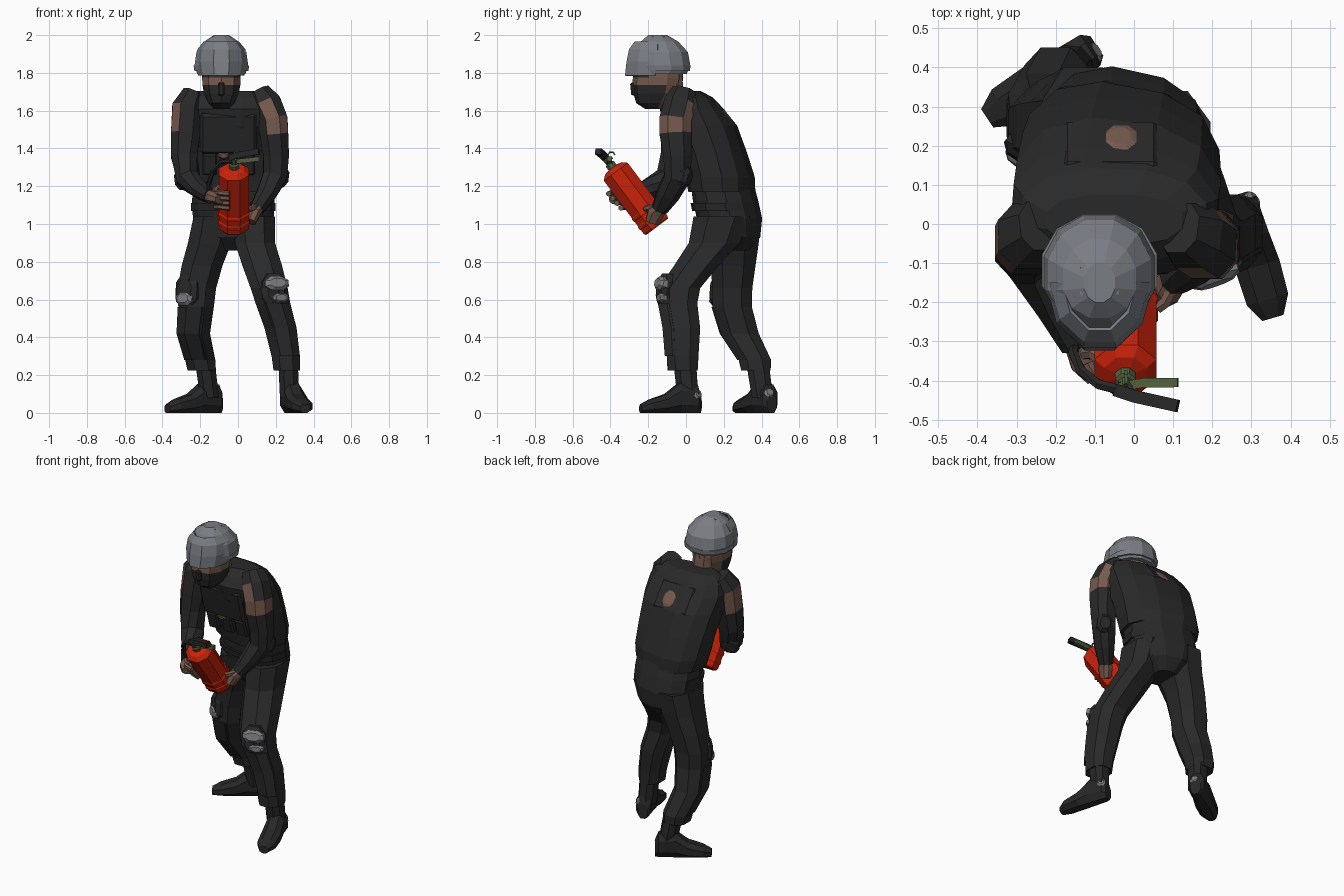
import bpy, math
from mathutils import Vector, Matrix

cube = bpy.data.objects.get("Cube")
if cube:
    bpy.data.objects.remove(cube, do_unlink=True)


def material(name, r, g, b):
    m = bpy.data.materials.new(name)
    m.use_nodes = True
    m.diffuse_color = (r, g, b, 1)
    bsdf = next(n for n in m.node_tree.nodes if n.type == 'BSDF_PRINCIPLED')
    bsdf.inputs["Base Color"].default_value = (r, g, b, 1)
    bsdf.inputs["Roughness"].default_value = 0.8
    return m


CLOTH = material("black_cloth", .022, .022, .023)
BOOT = material("boot_black", .02, .02, .02)
GREY = material("helmet_grey", .195, .205, .23)
PAD = material("pad_grey", .21, .21, .225)
SKIN = material("skin", .18, .1, .073)
RED = material("extinguisher_red", .6, .016, .003)
GREEN = material("valve_green", .085, .12, .05)
Z = Vector((0, 0, 1))


def add_mesh(name, verts, faces, mats, rule=None):
    me = bpy.data.meshes.new(name)
    me.from_pydata(verts, [], faces)
    for m in mats:
        me.materials.append(m)
    if rule:
        for p in me.polygons:
            p.material_index = int(rule(p.center, p.normal))
    ob = bpy.data.objects.new(name, me)
    bpy.context.collection.objects.link(ob)
    return ob


def loft(name, rings, *mats, n=8, power=.85, axis=None, yaw=(0, 0), rule=None):
    """Skin rings of (x, y, z, side radius, up radius) into a closed body."""
    pts = [Vector(r[:3]) for r in rings]
    whole = axis or (pts[-1] - pts[0]).normalized()
    ref = Vector((0, 1, 0)) if abs(whole.z) > .8 else Z
    peak = math.cos(math.pi / n) ** power
    last = len(pts) - 1
    verts, faces = [], []
    for i, p in enumerate(pts):
        t = axis or (pts[min(i + 1, last)] - pts[max(i - 1, 0)]).normalized()
        twist = Matrix.Rotation(yaw[0] + (yaw[1] - yaw[0]) * i / last, 3, t)
        a = twist @ ref.cross(t).normalized()
        b = t.cross(a)
        for k in range(n):
            w = math.tau * (k + .5) / n
            c, s = math.cos(w), math.sin(w)
            u = math.copysign(abs(c) ** power, c) / peak * rings[i][3]
            v = math.copysign(abs(s) ** power, s) / peak * rings[i][4]
            verts.append(p + a * u + b * v)
    for i in range(last):
        for k in range(n):
            j = (k + 1) % n
            faces.append((i * n + k, i * n + j, i * n + n + j, i * n + n + k))
    faces.append(tuple(range(n))[::-1])
    faces.append(tuple(range(len(verts) - n, len(verts))))
    return add_mesh(name, verts, faces, mats, rule)


def tube(name, points, radius, mat, n=6):
    return loft(name, [(*p, radius, radius) for p in points], mat, n=n, power=1)


def place(ob, loc, normal):
    ob.matrix_world = Matrix.Translation(loc) @ Vector(normal).to_track_quat('Z', 'Y').to_matrix().to_4x4()


def pad(name, loc, normal, size, mat):
    """Flattened eight-sided dome facing along normal."""
    w, h, d = size
    ob = loft(name, [(0, 0, -d, w, h), (0, 0, d * .3, w, h), (0, 0, d, w * .65, h * .65)], mat, axis=Z)
    place(ob, loc, normal)


def box(name, loc, normal, size, mat, bevel=.01):
    x, y, z = (s / 2 for s in size)
    ob = loft(name, [(0, 0, -z, x, y), (0, 0, z, x, y)], mat, n=4, power=1, axis=Z)
    mod = ob.modifiers.new("bevel", 'BEVEL')
    mod.width, mod.segments = bevel, 1
    place(ob, loc, normal)


# Torso, leaning forward, with the right hip turned back
TURN = -.22
loft("pelvis", [(-.02, .24, .86, .07, .09), (-.025, .235, .93, .165, .15), (-.025, .23, 1.03, .207, .162),
                (-.025, .21, 1.12, .212, .162), (-.025, .19, 1.22, .205, .155)],
     CLOTH, n=12, axis=Z, yaw=(TURN, TURN))
loft("belt", [(-.025, .208, 1.07, .217, .164), (-.025, .2, 1.11, .217, .164)], BOOT, n=12, axis=Z, yaw=(TURN, TURN))
loft("vest", [(-.03, .19, 1.17, .23, .165), (-.035, .18, 1.25, .247, .172), (-.04, .14, 1.38, .255, .172),
              (-.045, .075, 1.52, .262, .188), (-.05, .03, 1.61, .262, .163), (-.05, .022, 1.67, .235, .118),
              (-.052, .01, 1.705, .175, .065)], CLOTH, n=12, axis=Z, yaw=(TURN, 0))
box("upper_back_panel", (-.06, .19, 1.571), (0, .78, .62), (.25, .19, .05), CLOTH, .015)
pad("back_patch", (-.035, .219, 1.571), (0, .78, .62), (.041, .05, .009), SKIN)
box("chest_plate", (-.05, -.08, 1.48), (0, -.97, -.25), (.3, .22, .05), CLOTH, .015)
for i, x in enumerate((-.15, -.05, .05)):
    box("chest_pouch_%d" % i, (x, -.025, 1.32), (0, -.95, -.3), (.08, .12, .05), CLOTH)
pad("chest_patch", (-.075, -.06, 1.365), (0, -.95, -.3), (.03, .018, .012), SKIN)

# Head with a face covering and open eye band
loft("neck", [(-.075, -.065, 1.61, .068, .062), (-.088, -.09, 1.8, .07, .068)], SKIN, axis=Z)
loft("head", [(-.088, -.17, 1.61, .04, .045), (-.088, -.17, 1.64, .07, .09), (-.088, -.155, 1.69, .092, .118),
              (-.088, -.152, 1.735, .1, .126), (-.088, -.148, 1.775, .102, .128), (-.088, -.145, 1.82, .1, .12)],
     CLOTH, SKIN, n=10, axis=Z,
     rule=lambda c, n: c.y > -.15 or 1.735 < c.z < 1.775)
box("nose_cover", (-.088, -.278, 1.715), (0, -1, -.1), (.035, .07, .03), CLOTH, .008)
HX = -.088
loft("helmet", [(HX, -.128, 1.795, .128, .132), (HX, -.125, 1.84, .142, .148), (HX, -.13, 1.91, .132, .14),
                (HX, -.14, 1.965, .093, .1), (HX, -.15, 2.0, .04, .05)], GREY, n=12, power=.95, axis=Z)
loft("helmet_rim", [(HX, -.118, 1.81, .143, .138), (HX, -.118, 1.84, .147, .143)], GREY, n=12, power=.95, axis=Z)
loft("helmet_ridge", [(HX, -.18, 1.985, .05, .015), (HX, -.11, 1.985, .05, .015)], GREY, axis=Vector((0, 1, 0)))

# Visor: a shell wrapped round the front of the helmet
levels = [(1.785, -.165, .122, .158), (1.86, -.155, .136, .16), (1.925, -.15, .127, .152), (1.965, -.15, .094, .122)]
arc = [math.radians(180 + 180 * k / 5) for k in range(6)]
shell = [(HX + rx * math.cos(a), cy + ry * math.sin(a) / .951, z) for z, cy, rx, ry in levels for a in arc]
quads = [(i * 6 + k, i * 6 + k + 1, i * 6 + k + 7, i * 6 + k + 6) for i in range(3) for k in range(5)]
visor = add_mesh("visor", shell, quads, [GREY])
visor.modifiers.new("thickness", 'SOLIDIFY').thickness = .01

# Arms: bare patch on the outer upper arm
ARMS = {
    "left": (1, -.1, [(.115, -.01, 1.7, .055, .065), (.15, -.03, 1.635, .08, .085), (.185, -.055, 1.55, .078, .085),
                      (.19, -.055, 1.48, .076, .085), (.202, -.045, 1.36, .068, .075), (.195, -.045, 1.25, .064, .07),
                      (.15, -.095, 1.16, .052, .06), (.1, -.14, 1.08, .038, .042)]),
    "right": (-1, .3, [(-.24, -.005, 1.69, .055, .065), (-.268, -.03, 1.62, .08, .085), (-.277, -.045, 1.48, .078, .085),
                       (-.285, -.06, 1.36, .07, .075), (-.262, -.095, 1.235, .06, .07), (-.195, -.205, 1.18, .048, .055),
                       (-.145, -.31, 1.145, .035, .04)]),
}
for side, (sx, limit, rings) in ARMS.items():
    loft(side + "_arm", rings, CLOTH, SKIN, rule=lambda c, n: 1.48 < c.z < 1.61 and n.x * sx > limit)
    ex, ey, ez = rings[-3][:3]
    pad(side + "_elbow_pad", (ex + .03 * sx, ey + .04, ez), (sx * .5, 1, -.3), (.045, .055, .03), CLOTH)

# Hands gripping the cylinder
loft("right_palm", [(-.145, -.305, 1.145, .034, .036), (-.122, -.345, 1.14, .045, .032), (-.09, -.38, 1.13, .04, .025)], SKIN)
for i in range(4):
    z, y = 1.165 - .025 * i, -.385 + .022 * i
    tube("right_finger_%d" % i, [(-.118, y + .03, z), (-.098, y - .01, z), (-.045, y - .025, z - .005)], .013, SKIN)
tube("right_thumb", [(-.125, -.33, 1.17), (-.105, -.33, 1.195), (-.08, -.35, 1.205)], .015, SKIN)
loft("left_palm", [(.105, -.135, 1.09, .035, .035), (.088, -.16, 1.06, .033, .045), (.07, -.18, 1.01, .025, .035)], SKIN)
tube("left_thumb", [(.095, -.17, 1.09), (.08, -.2, 1.085), (.06, -.215, 1.08)], .014, SKIN)

# Fire extinguisher, tilted forward
BASE, AXIS = Vector((-.022, -.157, .99)), Vector((0, -.6, .8))


def along(name, profile, mat):
    rings = [(*(BASE + AXIS * d), r, r) for d, r in profile]
    loft(name, rings, mat, power=1, axis=AXIS)


along("extinguisher_body", [(-.006, .072), (.006, .079), (.358, .079), (.38, .055), (.386, .028)], RED)
for d in (.03, .085):
    along("extinguisher_band", [(d, .079), (d + .006, .083), (d + .02, .083), (d + .026, .079)], RED)
along("valve_neck", [(.38, .026), (.41, .026), (.415, .018), (.445, .018)], GREEN)
tube("lower_lever", [(-.035, -.415, 1.33), (.03, -.405, 1.335), (.112, -.405, 1.345)], .012, GREEN, 4)
tube("upper_lever", [(-.045, -.425, 1.35), (.0, -.44, 1.365), (.112, -.465, 1.385)], .016, BOOT, 4)
ring = [(-.02, -.395 + .018 * math.cos(a), 1.365 + .018 * math.sin(a)) for a in (0, 1.05, 2.1, 3.14, 4.2, 5.2)]
tube("safety_pin", ring, .004, GREEN, 4)
tube("hose", [(-.03, -.425, 1.335), (-.09, -.41, 1.33), (-.135, -.375, 1.28), (-.155, -.33, 1.21),
              (-.15, -.31, 1.16)], .012, BOOT)

# Legs, knee guards and shin guards
LEGS = {
    "left": [(.085, .19, 1.04, .11, .15), (.09, .15, .9, .106, .135), (.128, .055, .78, .105, .118),
             (.165, -.035, .66, .098, .11), (.185, -.04, .58, .092, .1), (.225, -.02, .45, .085, .095),
             (.253, -.018, .3, .075, .084), (.258, -.018, .225, .07, .08)],
    "right": [(-.13, .24, 1.04, .105, .16), (-.15, .245, .9, .115, .14), (-.19, .25, .78, .108, .118),
              (-.218, .245, .66, .102, .106), (-.222, .245, .56, .094, .104), (-.235, .285, .42, .087, .1),
              (-.2, .365, .28, .08, .086), (-.192, .37, .225, .075, .078)],
}
for side, rings in LEGS.items():
    loft(side + "_leg", rings, CLOTH, axis=Z)
    nx = .35 if side == "left" else -.75
    aim = Vector((nx, -1, .1)).normalized()
    guard = [(x + aim.x * .018, y + aim.y * .018, z, rx * .92, ry * .92) for x, y, z, rx, ry in rings[4:7]]
    loft(side + "_shin_guard", guard, CLOTH, axis=Z)
    x, y, z = rings[3][:3]
    pad(side + "_knee_guard", Vector((x, y, z - .02)) + aim * .085, aim, (.07, .09, .03), CLOTH)
pad("left_knee_pad", (.205, -.135, .685), (.35, -1, .25), (.065, .036, .02), PAD)
pad("left_lower_knee_pad", (.225, -.13, .61), (.4, -1, 0), (.045, .024, .016), PAD)
pad("right_knee_pad", (-.283, .16, .605), (-.75, -1, .1), (.052, .036, .02), PAD)

# Boots: heel, toe, shaft bottom, shaft top
FEET = {
    "left": ((.262, .075), (.355, -.24), (.272, .01, .08), (.266, -.006, .26)),
    "right": ((-.095, .455), (-.375, .27), (-.15, .405, .08), (-.175, .378, .27)),
}
SOLE = [(0, .03, .09), (.06, .047, .15), (.35, .052, .16), (.58, .058, .1), (.85, .055, .07), (1, .028, .045)]
for side, (heel, toe, low, high) in FEET.items():
    h, t = Vector((*heel, 0)), Vector((*toe, 0))
    rings = []
    for f, w, top in SOLE:
        p = h.lerp(t, f)
        rings.append((p.x, p.y, top / 2, w, top / 2))
    loft(side + "_foot", rings, BOOT, axis=(t - h).normalized())
    loft(side + "_boot_shaft", [(*low, .05, .056), (*high, .052, .06)], BOOT, axis=Z)
pad("left_heel_patch", (.302, .06, .1), (.8, .6, .3), (.024, .026, .012), PAD)
pad("right_heel_patch", (-.105, .438, .105), (.8, .5, .4), (.028, .028, .014), PAD)
